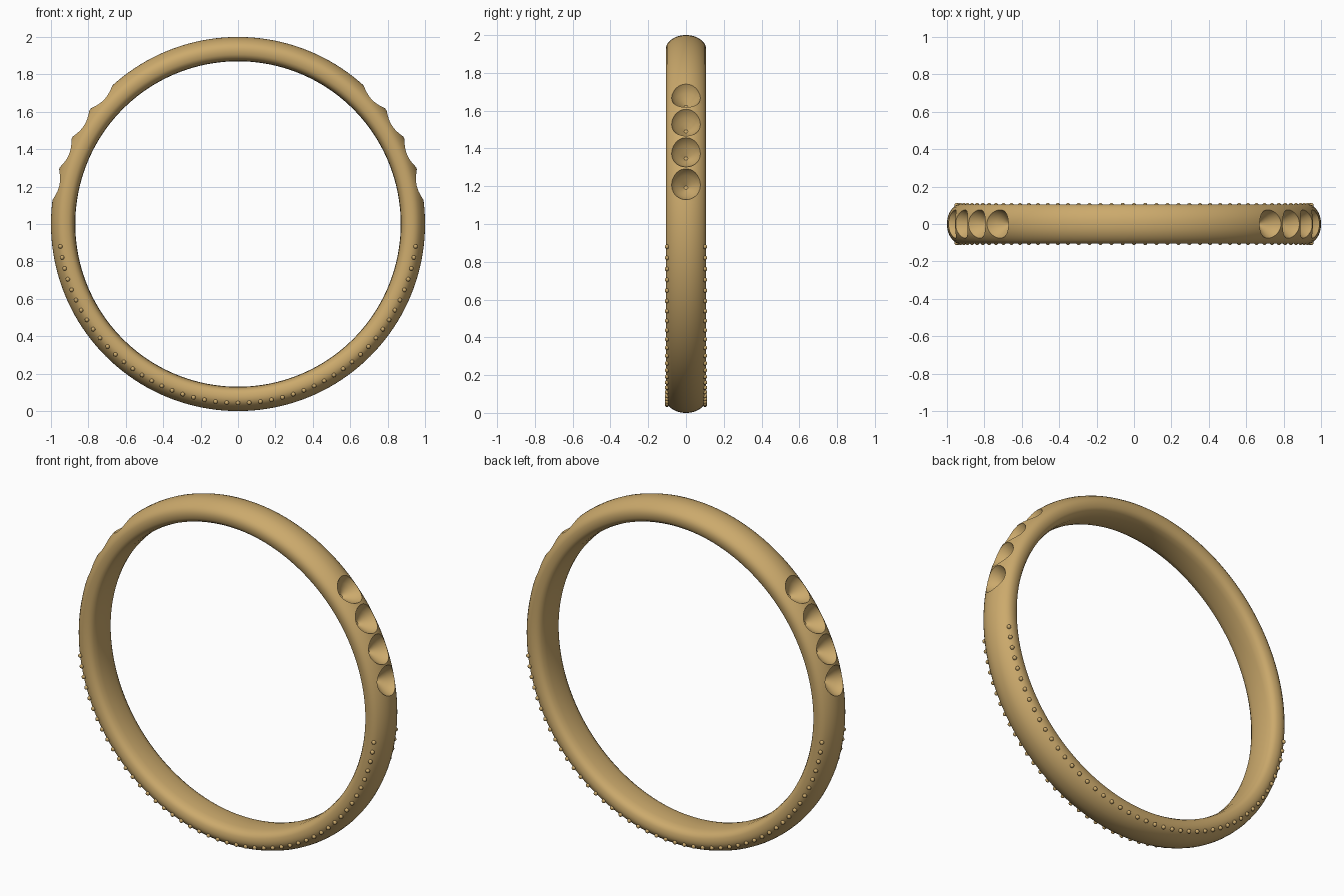
import bpy, bmesh
from math import sin, cos, pi, radians
from mathutils import Vector, Matrix

if "Cube" in bpy.data.objects:
    bpy.data.objects.remove(bpy.data.objects["Cube"])

gold = bpy.data.materials.new("gold")
gold.diffuse_color = (0.60, 0.40, 0.15, 1)
gold.use_nodes = True
gold.node_tree.nodes["Principled BSDF"].inputs["Base Color"].default_value = gold.diffuse_color
CENTRE = Vector((0, 0, 1))


def finish(name, bm, angle=40):
    bmesh.ops.recalc_face_normals(bm, faces=bm.faces)
    me = bpy.data.meshes.new(name)
    bm.to_mesh(me)
    bm.free()
    ob = bpy.data.objects.new(name, me)
    bpy.context.collection.objects.link(ob)
    me.materials.append(gold)
    smooth(ob, angle)
    return ob


def smooth(ob, angle):
    bpy.ops.object.select_all(action='DESELECT')
    ob.select_set(True)
    bpy.context.view_layer.objects.active = ob
    bpy.ops.object.shade_smooth_by_angle(angle=radians(angle))


def lathe(bm, rings, matrix):
    """Skin consecutive loops of points, returning the loops of verts."""
    loops = [[bm.verts.new(matrix @ Vector(p)) for p in ring] for ring in rings]
    n = len(loops[0])
    for a, b in zip(loops, loops[1:]):
        for i in range(n):
            j = (i + 1) % n
            bm.faces.new((a[i], a[j], b[j], b[i]))
    return loops


# Band: rounded comfort-fit section swept around the y axis
half = [(0, 1.0), (.02, .999), (.04, .995), (.06, .987), (.075, .978), (.09, .966),
        (.1, .953), (.105, .937), (.105, .922), (.102, .905), (.094, .89),
        (.078, .879), (.05, .872), (0, .87)]
section = half + [(-y, r) for y, r in half[-2:0:-1]]
SEG = 160
bm = bmesh.new()
angles = [2 * pi * i / SEG for i in range(SEG)]
lathe(bm, [[(r * cos(a), y, r * sin(a)) for a in angles]
           for y, r in section + section[:1]], Matrix.Translation(CENTRE))
bmesh.ops.remove_doubles(bm, verts=bm.verts, dist=1e-5)
band = finish("ring_band", bm)

# Stone seats: four tapered pockets cut in each shoulder
seat = [(.910, .010), (.932, .036), (.952, .057), (.975, .075), (1.0, .085), (1.03, .088)]
bm = bmesh.new()
for deg in (12.2, 22.4, 32.6, 43.0):
    for a in (deg, 180 - deg):
        m = Matrix.Translation(CENTRE) @ Matrix.Rotation(-radians(a), 4, 'Y')
        loops = lathe(bm, [[(x, w * cos(t), w * sin(t))
                            for t in (2 * pi * k / 40 for k in range(40))]
                           for x, w in seat], m)
        bm.faces.new(loops[0])
        bm.faces.new(loops[-1])
cutter = finish("seat_cutter", bm)
cutter.hide_render = True
mod = band.modifiers.new("seats", 'BOOLEAN')
mod.operation, mod.object, mod.solver = 'DIFFERENCE', cutter, 'EXACT'
mod.use_self = True
bpy.ops.object.select_all(action='DESELECT')
band.select_set(True)
bpy.context.view_layer.objects.active = band
bpy.ops.object.modifier_apply(modifier=mod.name)
bpy.data.objects.remove(cutter)
smooth(band, 30)

# Beading: a row of small beads along the lower half of both sides
for name, y in (("front_beads", -.101), ("back_beads", .101)):
    bm = bmesh.new()
    for i in range(-23, 24):
        a = radians(-90 + 3.6 * i)
        pos = CENTRE + Vector((.957 * cos(a), y, .957 * sin(a)))
        bmesh.ops.create_uvsphere(bm, u_segments=16, v_segments=10, radius=.0115,
                                  matrix=Matrix.Translation(pos))
    finish(name, bm, 60)
